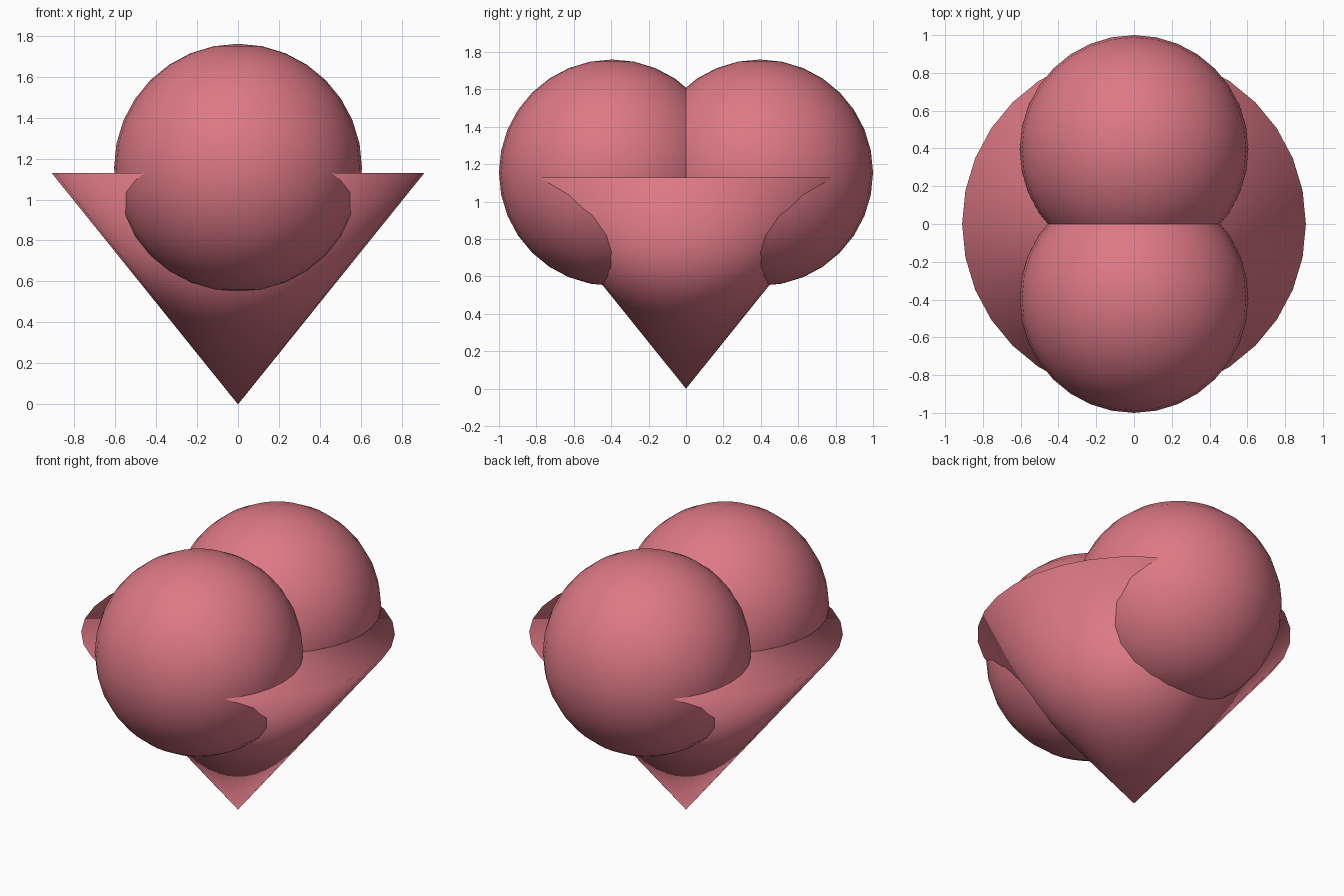
import bpy
import math

cube = bpy.data.objects.get("Cube")
if cube:
    bpy.data.objects.remove(cube, do_unlink=True)

RADIUS = 0.605      # lobe radius
LOBE_Y = 0.395      # lobe offset from the middle
LOBE_Z = 1.155
CONE_R, CONE_H = 0.91, 1.13

# Single rosy colour
pink = bpy.data.materials.new("rose pink")
pink.use_nodes = True
colour = (0.72, 0.19, 0.235, 1.0)
pink.diffuse_color = colour
pink.node_tree.nodes["Principled BSDF"].inputs["Base Color"].default_value = colour


def finish(name):
    """Name, colour and smooth the newly added part."""
    part = bpy.context.object
    part.name = part.data.name = name
    part.data.materials.append(pink)
    bpy.ops.object.shade_smooth()
    return part


# Two overlapping round lobes
for name, side in (("front_lobe", -1), ("back_lobe", 1)):
    bpy.ops.mesh.primitive_uv_sphere_add(
        segments=32, ring_count=16, radius=RADIUS,
        location=(0, side * LOBE_Y, LOBE_Z))
    finish(name)

# Capped cone standing on its tip, softly shaded over the rim
bpy.ops.mesh.primitive_cone_add(
    vertices=32, radius1=CONE_R, radius2=0, depth=CONE_H,
    location=(0, 0, CONE_H / 2), rotation=(math.pi, 0, 0))
finish("pointed_base")
